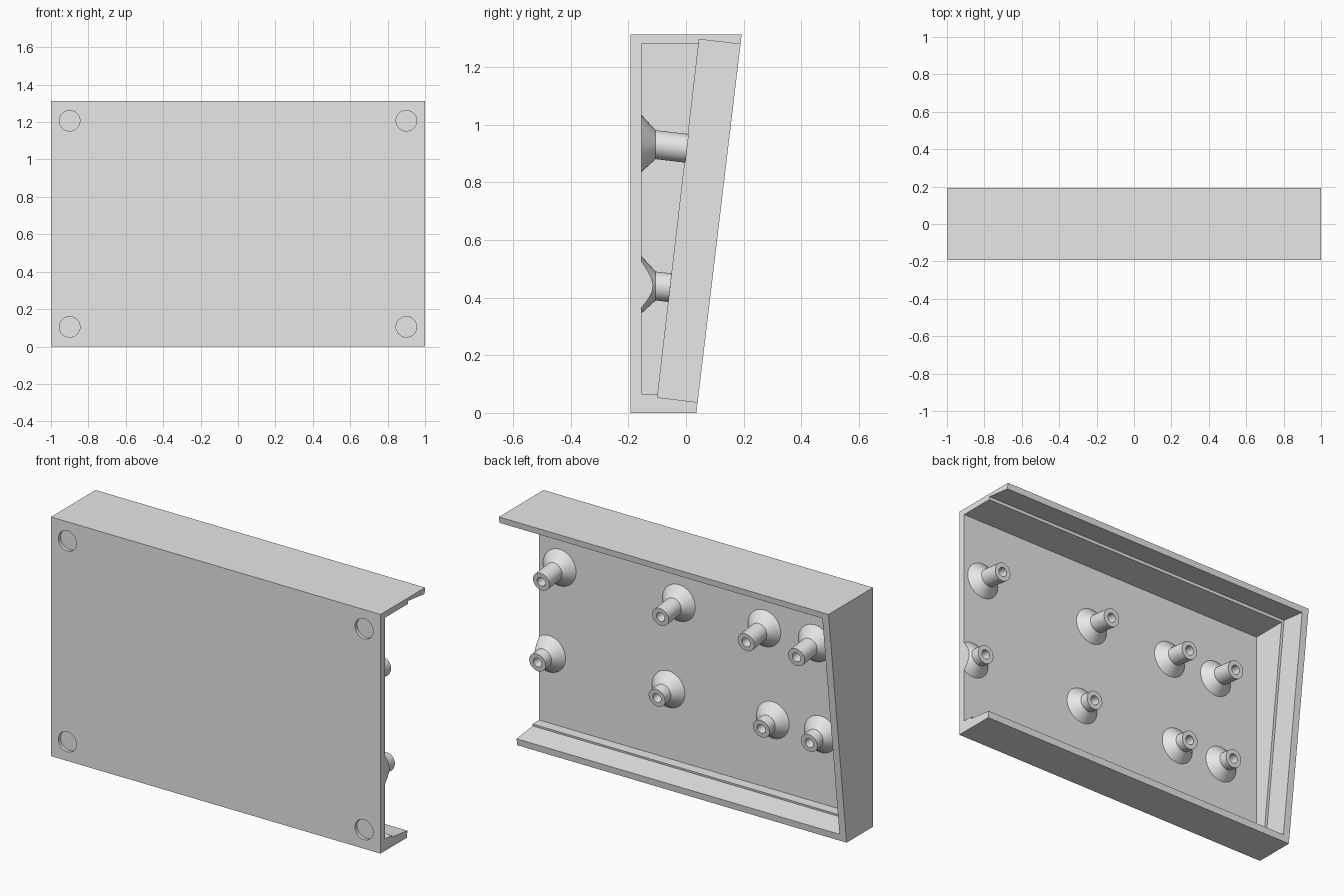
import bpy, bmesh, math
from mathutils import Vector

cube = bpy.data.objects.get("Cube")
if cube:
    bpy.data.objects.remove(cube, do_unlink=True)

grey = bpy.data.materials.new("plain grey")
grey.use_nodes = True
grey.diffuse_color = (0.8, 0.8, 0.8, 1)
grey.node_tree.nodes["Principled BSDF"].inputs["Base Color"].default_value = (0.8, 0.8, 0.8, 1)


def finish(bm, name):
    bmesh.ops.recalc_face_normals(bm, faces=bm.faces)
    mesh = bpy.data.meshes.new(name)
    bm.to_mesh(mesh)
    bm.free()
    mesh.materials.append(grey)
    obj = bpy.data.objects.new(name, mesh)
    bpy.context.collection.objects.link(obj)
    return obj


def prism(name, profile, x0, x1):
    """Extrude a (y, z) profile along x."""
    bm = bmesh.new()
    face = bm.faces.new([bm.verts.new((x0, y, z)) for y, z in profile])
    ext = bmesh.ops.extrude_face_region(bm, geom=[face])
    moved = [v for v in ext["geom"] if isinstance(v, bmesh.types.BMVert)]
    bmesh.ops.translate(bm, verts=moved, vec=(x1 - x0, 0, 0))
    return finish(bm, name)


def rings(bm, sections, segments=40):
    """Skin a chain of circles: (centre, radius, tilt slope of the plane)."""
    loops = []
    for centre, radius, slope in sections:
        axis = Vector((0, 1, -slope)).normalized()
        side, up = Vector((1, 0, 0)), Vector((0, -axis.z, axis.y))
        angles = [math.tau * i / segments for i in range(segments)]
        loops.append([bm.verts.new(Vector(centre) + radius * (math.cos(a) * side + math.sin(a) * up))
                      for a in angles])
    for a, b in zip(loops, loops[1:]):
        for i in range(segments):
            j = (i + 1) % segments
            bm.faces.new((a[i], a[j], b[j], b[i]))
    bm.faces.new(loops[0])
    bm.faces.new(loops[-1])


def cut(target, cutter):
    mod = target.modifiers.new(cutter.name, "BOOLEAN")
    mod.operation = "DIFFERENCE"
    mod.solver = "EXACT"
    mod.object = cutter
    cutter.hide_render = True
    cutter.hide_viewport = True
    cutter.display_type = "WIRE"


# Wedge-shaped tray, open at the left end and at the back
tray = prism("tray", [(-0.193, 0), (0.036, 0), (0.193, 1.312), (-0.193, 1.312)], -1, 1)
cutters = [
    prism("cavity_cutter", [(-0.155, 0.065), (-0.09, 0.065), (0.055, 1.279), (-0.155, 1.279)], -0.945, 1.1),
    prism("lid_recess_cutter", [(-0.099, 0.054), (0.236, 0.013), (0.381, 1.256), (0.046, 1.295)], -0.96, 1.1),
]

# Shallow round foot recesses in the front corners
for x in (-0.9, 0.9):
    for z in (0.105, 1.207):
        bm = bmesh.new()
        rings(bm, [((x, -0.25, z), 0.055, 0), ((x, -0.175, z), 0.055, 0)])
        cutters.append(finish(bm, "foot_recess_cutter"))
for cutter in cutters:
    cut(tray, cutter)

# Apply the cuts and remove the cutters
depsgraph = bpy.context.evaluated_depsgraph_get()
cut_mesh = bpy.data.meshes.new_from_object(tray.evaluated_get(depsgraph))
tray.modifiers.clear()
tray.data = cut_mesh
for cutter in cutters:
    bpy.data.objects.remove(cutter, do_unlink=True)

# Hollow standoffs: flared foot and a post square to the lid plane
SLOPE = 0.117
rows = [(0.935, 0.004, (0.876, 0.152, -0.367, -0.673)),
        (0.445, -0.055, (0.94, 0.215, -0.418, -0.709))]
standoffs = []
for z, tip, places in rows:
    for x in places:
        def at(y):
            return (x, y, z - 0.005 - SLOPE * (y + 0.105))
        bm = bmesh.new()
        rings(bm, [((x, -0.16, z), 0.105, 0), ((x, -0.105, z - 0.005), 0.05, 0),
                   (at(tip), 0.05, SLOPE), (at(tip), 0.025, SLOPE), (at(-0.12), 0.025, SLOPE)])
        # Trim anything past the open end
        res = bmesh.ops.bisect_plane(bm, geom=bm.verts[:] + bm.edges[:] + bm.faces[:],
                                     plane_co=(1, 0, 0), plane_no=(1, 0, 0), clear_outer=True)
        edges = [e for e in res["geom_cut"] if isinstance(e, bmesh.types.BMEdge)]
        if edges:
            bmesh.ops.contextual_create(bm, geom=edges)
        standoffs.append(finish(bm, "standoff"))

# Smooth the round walls, keep the rims sharp
bpy.ops.object.select_all(action="DESELECT")
for obj in standoffs + [tray]:
    obj.select_set(True)
bpy.context.view_layer.objects.active = tray
bpy.ops.object.shade_smooth_by_angle(angle=math.radians(25))
